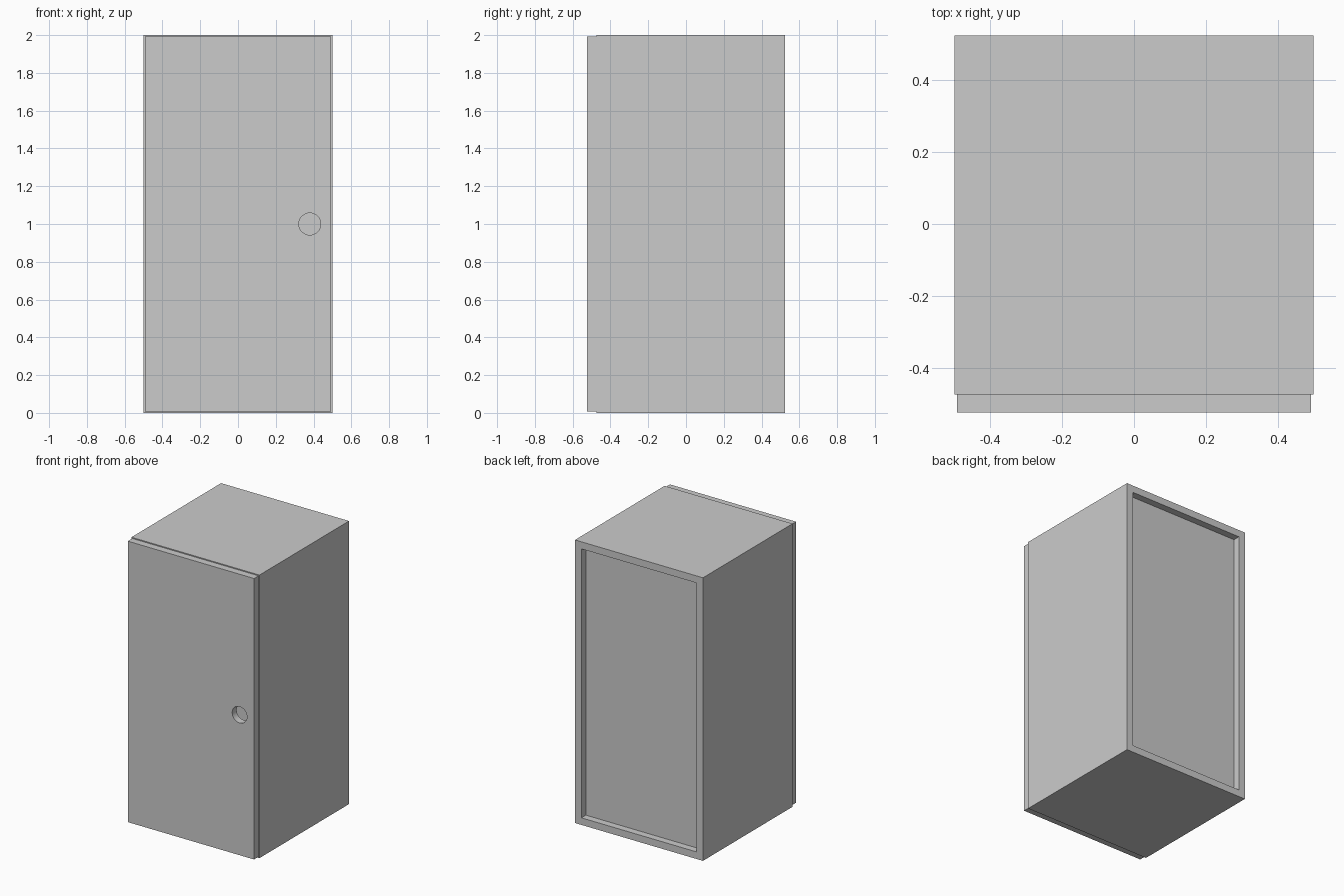
import bpy
import bmesh
import math

if "Cube" in bpy.data.objects:
    bpy.data.objects.remove(bpy.data.objects["Cube"])

W, D, H = 1.0, 1.0, 2.0      # carcass size
T = 0.05                     # board thickness
FRONT, BACK = -0.475, 0.525  # carcass front and back


def box(name, x, y, z):
    bpy.ops.mesh.primitive_cube_add(
        size=1, location=(sum(x) / 2, sum(y) / 2, sum(z) / 2))
    ob = bpy.context.object
    ob.name = name
    ob.scale = (x[1] - x[0], y[1] - y[0], z[1] - z[0])
    bpy.ops.object.transform_apply(location=False, rotation=False, scale=True)
    return ob


# Carcass: rectangular tube made of an extruded ring, open front and back
bm = bmesh.new()


def loop(inset):
    x = W / 2 - inset
    return [bm.verts.new((sx * x, FRONT, inset if low else H - inset))
            for sx, low in ((-1, True), (1, True), (1, False), (-1, False))]


outer, inner = loop(0), loop(T)
ring = [bm.faces.new((outer[i], outer[(i + 1) % 4], inner[(i + 1) % 4], inner[i]))
        for i in range(4)]
ext = bmesh.ops.extrude_face_region(bm, geom=ring, use_keep_orig=True)
moved = [g for g in ext["geom"] if isinstance(g, bmesh.types.BMVert)]
bmesh.ops.translate(bm, verts=moved, vec=(0, D, 0))
bmesh.ops.recalc_face_normals(bm, faces=bm.faces)
mesh = bpy.data.meshes.new("carcass")
bm.to_mesh(mesh)
bm.free()
bpy.context.collection.objects.link(bpy.data.objects.new("carcass", mesh))

# Back panel, recessed behind the rear frame
box("back_panel", (-W / 2 + T, W / 2 - T), (BACK - 0.08, BACK - T), (T, H - T))

# Door, slightly smaller than the carcass
door = box("door", (-0.493, 0.493), (-0.525, FRONT), (0.008, 1.993))

# Round finger hole through the door
bpy.ops.mesh.primitive_cylinder_add(
    vertices=32, radius=0.058, depth=0.2,
    location=(0.38, -0.5, 1.0), rotation=(math.pi / 2, 0, 0))
cutter = bpy.context.object
cutter.name = "finger_hole_cutter"
cutter.hide_render = True

mod = door.modifiers.new("finger_hole", 'BOOLEAN')
mod.operation = 'DIFFERENCE'
mod.solver = 'EXACT'
mod.object = cutter
bpy.ops.object.select_all(action='DESELECT')
door.select_set(True)
bpy.context.view_layer.objects.active = door
bpy.ops.object.modifier_apply(modifier=mod.name)
bpy.data.objects.remove(cutter)
bpy.ops.object.shade_smooth_by_angle(angle=math.radians(30))
